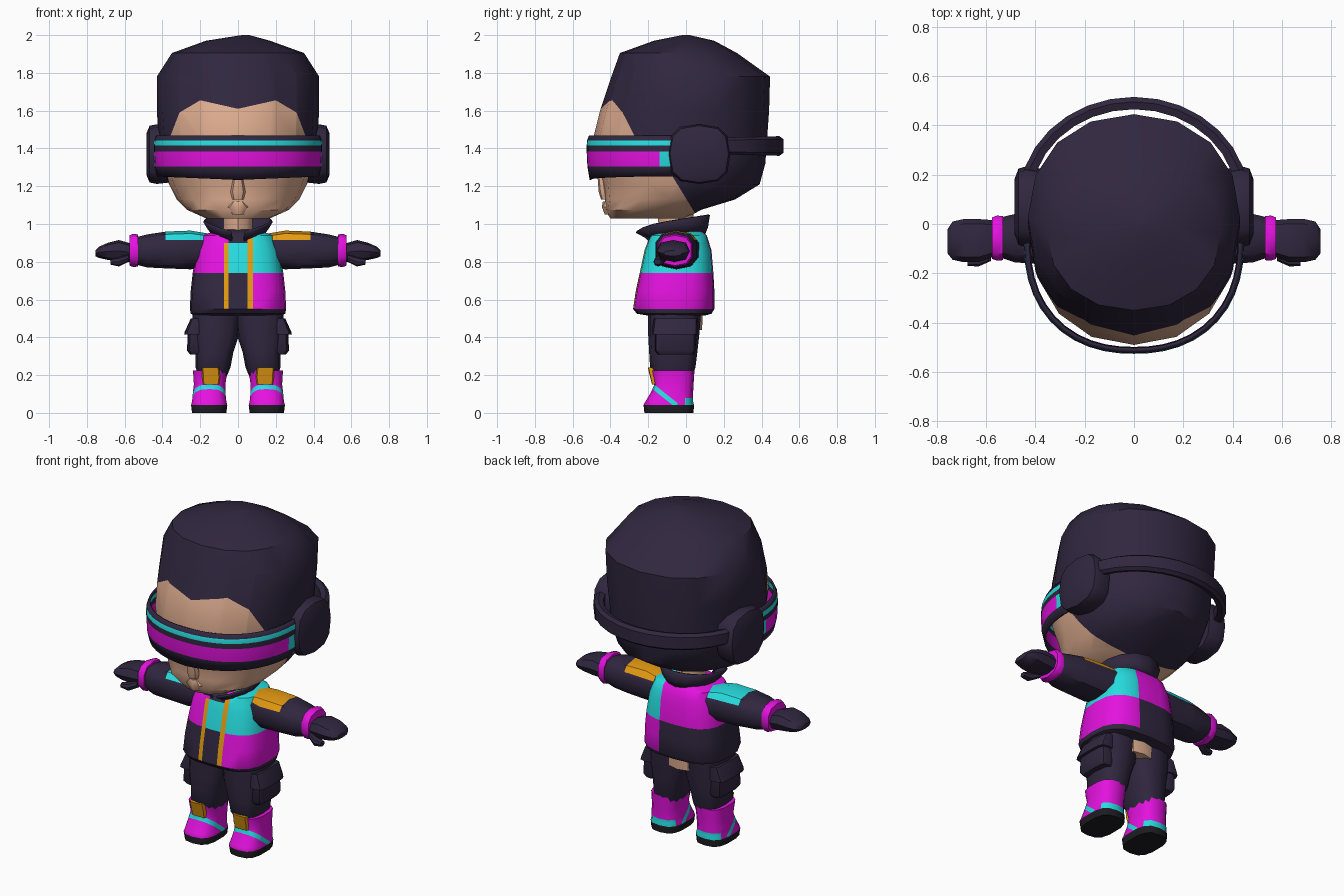
import bpy, bmesh, math
from mathutils import Vector

if "Cube" in bpy.data.objects:
    bpy.data.objects.remove(bpy.data.objects["Cube"])

# ---------- materials ----------
COLORS = {
    "dark_purple": (0.030, 0.020, 0.050), "skin": (0.74, 0.42, 0.28),
    "magenta": (0.78, 0.006, 0.74), "cyan": (0.02, 0.72, 0.74),
    "orange": (0.78, 0.33, 0.006), "sole_black": (0.012, 0.011, 0.015)}
DARK, SKIN, MAG, CYAN, ORANGE, SOLE = range(6)
MATS = []
for key, rgb in COLORS.items():
    m = bpy.data.materials.new(key)
    m.diffuse_color = (*rgb, 1)
    m.use_nodes = True
    m.node_tree.nodes["Principled BSDF"].inputs["Base Color"].default_value = m.diffuse_color
    MATS.append(m)


# ---------- helpers ----------
def oval(n, e):
    """Unit superellipse, starting at -v (the front)."""
    out = []
    for i in range(n):
        a = 2 * math.pi * i / n
        s, c = math.sin(a), -math.cos(a)
        out.append((math.copysign(abs(s) ** (2 / e), s), math.copysign(abs(c) ** (2 / e), c)))
    return out


def rings_z(rows, n=16, e=2.4, s=1):
    """Rows of z, x0, x1, y0, y1."""
    return [[(s * ((a + b) / 2 + u * (b - a) / 2), (c + d) / 2 + v * (d - c) / 2, z)
             for u, v in oval(n, e)] for z, a, b, c, d in rows]


def rings_x(rows, n=10, e=2.6, s=1):
    """Rows of x, y0, y1, z0, z1."""
    return [[(s * x, (a + b) / 2 + u * (b - a) / 2, (c + d) / 2 + v * (d - c) / 2)
             for u, v in oval(n, e)] for x, a, b, c, d in rows]


def loft(name, rings, paint=DARK, cuts=(), closed=True, angle=40, thick=0):
    """Skin rings together, cut along colour borders, then colour by rule."""
    bm = bmesh.new()
    vs = [[bm.verts.new(p) for p in r] for r in rings]
    n = len(rings[0])
    for lo, hi in zip(vs, vs[1:]):
        for i in range(n if closed else n - 1):
            j = (i + 1) % n
            bm.faces.new((lo[i], lo[j], hi[j], hi[i]))
    if closed:
        bm.faces.new(vs[0][::-1])
        bm.faces.new(vs[-1])
    bmesh.ops.recalc_face_normals(bm, faces=bm.faces)
    for co, no, *cond in cuts:
        fs = [f for f in bm.faces if not cond or cond[0](f.calc_center_median())]
        geom = set(fs)
        for f in fs:
            geom.update(f.edges)
            geom.update(f.verts)
        bmesh.ops.bisect_plane(bm, geom=list(geom), plane_co=co, plane_no=no, dist=1e-5)
    for f in bm.faces:
        f.smooth = True
        f.material_index = paint(f.calc_center_median()) if callable(paint) else paint
    me = bpy.data.meshes.new(name)
    bm.to_mesh(me)
    bm.free()
    for m in MATS:
        me.materials.append(m)
    me.set_sharp_from_angle(angle=math.radians(angle))
    ob = bpy.data.objects.new(name, me)
    bpy.context.collection.objects.link(ob)
    if thick:
        mod = ob.modifiers.new("thickness", 'SOLIDIFY')
        mod.thickness = thick
    return ob


def zcut(z, *c):
    return ((0, 0, z), (0, 0, 1), *c)


def xcut(x, *c):
    return ((x, 0, 0), (1, 0, 0), *c)


# ---------- head with painted hairline ----------
HAIRLINE = [(0, 1.61), (0.2, 1.655), (0.31, 1.59), (0.36, 1.46)]
fore = lambda c: c.y < -0.2 and c.z > 1.4
head_cuts = [zcut(1.35), ((0, -0.07, 1.25), (0, 0.18, 0.11), lambda c: c.z < 1.35)]
for (xa, za), (xb, zb) in zip(HAIRLINE, HAIRLINE[1:]):
    for s in (-1, 1):
        head_cuts.append(((s * xa, 0, za), (s * (za - zb), 0, xb - xa),
                          lambda c, s=s: fore(c) and c.x * s > -0.01))
head_cuts += [xcut(s * x, fore) for x in (0.2, 0.31) for s in (-1, 1)] + [xcut(0, fore)]


def head_paint(c):
    if c.z < 1.35:
        return SKIN if 0.18 * (c.y + 0.07) + 0.11 * (c.z - 1.25) < 0 else DARK
    x = abs(c.x)
    for (xa, za), (xb, zb) in zip(HAIRLINE, HAIRLINE[1:]):
        if xa <= x <= xb:
            return SKIN if c.y < -0.2 and c.z < za + (zb - za) * (x - xa) / (xb - xa) else DARK
    return DARK


HEAD = [(1.03, .17, -.40, 0), (1.075, .27, -.43, .08), (1.13, .325, -.43, .26),
        (1.21, .365, -.44, .39), (1.32, .405, -.47, .42), (1.46, .42, -.49, .43),
        (1.6, .43, -.455, .44), (1.78, .43, -.395, .445), (1.905, .35, -.35, .27),
        (1.97, .17, -.17, .15)]
head_rings = rings_z([(z, -w, w, a, b) for z, w, a, b in HEAD], 16, 2.15)
head_rings.append([(0.04 + 0.02 * u, 0.02 * v, 2.0) for u, v in oval(16, 2)])
loft("head", head_rings, head_paint, head_cuts)
loft("nose", rings_z([(1.13, -.03, .03, -.45, -.4), (1.17, -.04, .04, -.462, -.4),
                      (1.27, -.02, .02, -.47, -.42)], 8, 2), SKIN)
loft("lips", rings_z([(1.05, -.03, .03, -.43, -.38), (1.09, -.06, .06, -.445, -.38),
                      (1.12, -.03, .03, -.44, -.38)], 8, 2), SKIN)

# ---------- striped visor ----------
BANDS = [(1.235, -.012), (1.305, 0), (1.385, .004), (1.415, .004), (1.44, .002), (1.465, -.008)]


def visor_ring(z, off):
    pts = []
    for i in range(25):
        a = math.radians(-95 + 190 * i / 24)
        s, c = math.sin(a), math.cos(a)
        f = (abs(s) ** 2.25 + abs(c) ** 2.25) ** (-1 / 2.25)
        pts.append(((.43 + off) * s * f, -.08 - (.43 + off) * c * f, z + (.02 * abs(s) if z < 1.25 else 0)))
    return pts


def visor_paint(c):
    if 1.305 < c.z < 1.385:
        return CYAN if c.y > -.14 and c.z < 1.36 else MAG
    return CYAN if 1.415 < c.z < 1.44 else DARK


loft("visor", [visor_ring(*b) for b in BANDS], visor_paint,
     [((0, -.14, 0), (0, 1, 0))], closed=False, thick=-0.012)

# ---------- headphones ----------
for s, side in ((-1, "right"), (1, "left")):
    cup = [(.36, .15, .15), (.43, .165, .158), (.468, .155, .15), (.485, .11, .11)]
    loft(side + "_ear_cup", rings_x([(x, .07 - a, .07 + a, 1.37 - b, 1.37 + b)
                                     for x, a, b in cup], 12, 2.8, s), angle=50)
band = []
for i in range(17):
    a = math.radians(-95 + 190 * i / 16)
    h = .042 + .01 * abs(math.cos(a))
    band.append([((.465 - t) * math.sin(a), .10 + (.415 - t) * math.cos(a), 1.413 + k * h)
                 for t, k in ((0, -.7), (0, .7), (.02, 1), (.05, .8), (.05, -.8), (.02, -1))])
loft("headphone_band", band)

# ---------- neck, waist and collar ----------
loft("neck", rings_z([(.9, -.08, .08, -.14, .04), (1.06, -.08, .08, -.15, .04)], 10, 2), SKIN)
loft("waist", rings_z([(.44, -.1, .1, -.1, .085), (.56, -.1, .1, -.1, .09)], 10, 2.4), SKIN)
collar = [[], [], []]
for i in range(15):
    a = math.radians(-168 + 336 * i / 14)
    f = (1 - math.cos(a)) / 2
    for k, (rx, ry, cy, z) in enumerate(((.12, .13, -.04, .95 - .06 * f ** 3),
                                         (.15, .16, -.055, .985 - .05 * f ** 3),
                                         (.175, .19, -.075, 1.05 - .06 * f - .03 * f ** 8))):
        collar[k].append((rx * math.sin(a), cy + ry * math.cos(a), z))
loft("collar", collar, closed=False, thick=0.012)

# ---------- colour-blocked jacket ----------
def jacket_paint(c):
    x, z, front = c.x, c.z, c.y < -.05
    if z < .55:
        return DARK
    if front and (-.075 < x < -.05 and z < .9 or .05 < x < .08 and z < .94):
        return ORANGE
    if front and -.05 < x < .05:
        return DARK if z < .73 or z > .9 else CYAN
    if x > .08:
        return MAG if z < .74 else CYAN
    return DARK if z < .74 else MAG


JACKET = [(.515, .23, -.2, .1), (.525, .25, -.26, .135), (.55, .255, -.28, .15),
          (.65, .25, -.265, .15), (.74, .24, -.245, .145), (.86, .22, -.22, .135),
          (.94, .19, -.19, .11), (.97, .1, -.14, .08)]
loft("jacket", rings_z([(z, -w, w, a, b) for z, w, a, b in JACKET], 20, 2.9), jacket_paint,
     [xcut(x) for x in (-.075, -.05, .05, .08)] + [zcut(.9)])

# ---------- arms, hands, legs and boots ----------
for s, side in ((-1, "right"), (1, "left")):
    patch = ORANGE if s > 0 else CYAN
    loft(side + "_sleeve", rings_x([(.13, -.13, .08, .78, .945), (.25, -.165, .065, .76, .965),
                                    (.38, -.165, .06, .765, .96), (.48, -.16, .045, .77, .945),
                                    (.54, -.14, .03, .785, .93)], 10, 2.6, s),
         lambda c, s=s, p=patch: p if s * c.x < .385 and c.z > .915 else DARK,
         [zcut(.915), xcut(s * .385)])
    loft(side + "_cuff", rings_x([(.53, -.15, .035, .775, .945), (.555, -.152, .038, .772, .948),
                                  (.575, -.145, .03, .78, .94)], 10, 2.6, s), MAG)
    loft(side + "_hand", rings_x([(.56, -.13, .015, .80, .895), (.63, -.155, .02, .80, .915),
                                  (.69, -.155, .02, .81, .90), (.735, -.145, .01, .82, .88),
                                  (.755, -.12, -.02, .83, .86)], 8, 2.6, s))
    loft(side + "_thumb", rings_x([(.58, -.15, -.10, .80, .84), (.63, -.172, -.12, .775, .825),
                                   (.675, -.17, -.13, .785, .815)], 8, 2.2, s))
    loft(side + "_trouser_leg", rings_z([(.18, .065, .2, -.155, .03), (.24, .04, .225, -.19, .05),
                                         (.32, .025, .225, -.195, .06), (.41, -.005, .24, -.2, .07),
                                         (.54, -.02, .24, -.2, .08)], 12, 2.9, s))
    # cargo pocket and its flap
    loft(side + "_pocket", rings_z([(.31, .18, .255, -.15, .04), (.33, .18, .27, -.165, .05),
                                    (.45, .18, .265, -.165, .05)], 12, 4, s))
    loft(side + "_pocket_flap", rings_z([(.415, .18, .285, -.18, .06), (.43, .18, .282, -.18, .06),
                                         (.50, .18, .25, -.17, .06)], 12, 4, s))

    # boot with diagonal strap and heel spot
    def boot_paint(c):
        if c.z < .042:
            return SOLE
        d = c.z - .12 + .8 * (c.y + .15)
        if -.016 < d < .016 and c.y < -.06:
            return CYAN
        return CYAN if c.y > -.005 and c.z < .08 else MAG

    strap = [((0, -.15, .12 + d), (0, .8, 1), lambda c: c.z > .042) for d in (-.016, .016)]
    loft(side + "_boot", rings_z([(0, .06, .245, -.22, .04), (.042, .055, .25, -.225, .042),
                                  (.06, .06, .245, -.215, .038), (.11, .065, .24, -.185, .038),
                                  (.15, .065, .235, -.168, .04), (.225, .055, .24, -.185, .045)],
                                 14, 2.9, s), boot_paint,
         strap + [zcut(.08, lambda c: c.y > -.06), ((0, -.005, 0), (0, 1, 0), lambda c: .042 < c.z < .08)])
    loft(side + "_knee_pad", rings_z([(.15, .1, .185, -.18, -.15), (.19, .095, .19, -.19, -.15),
                                      (.24, .1, .19, -.202, -.16)], 8, 5, s), ORANGE)
